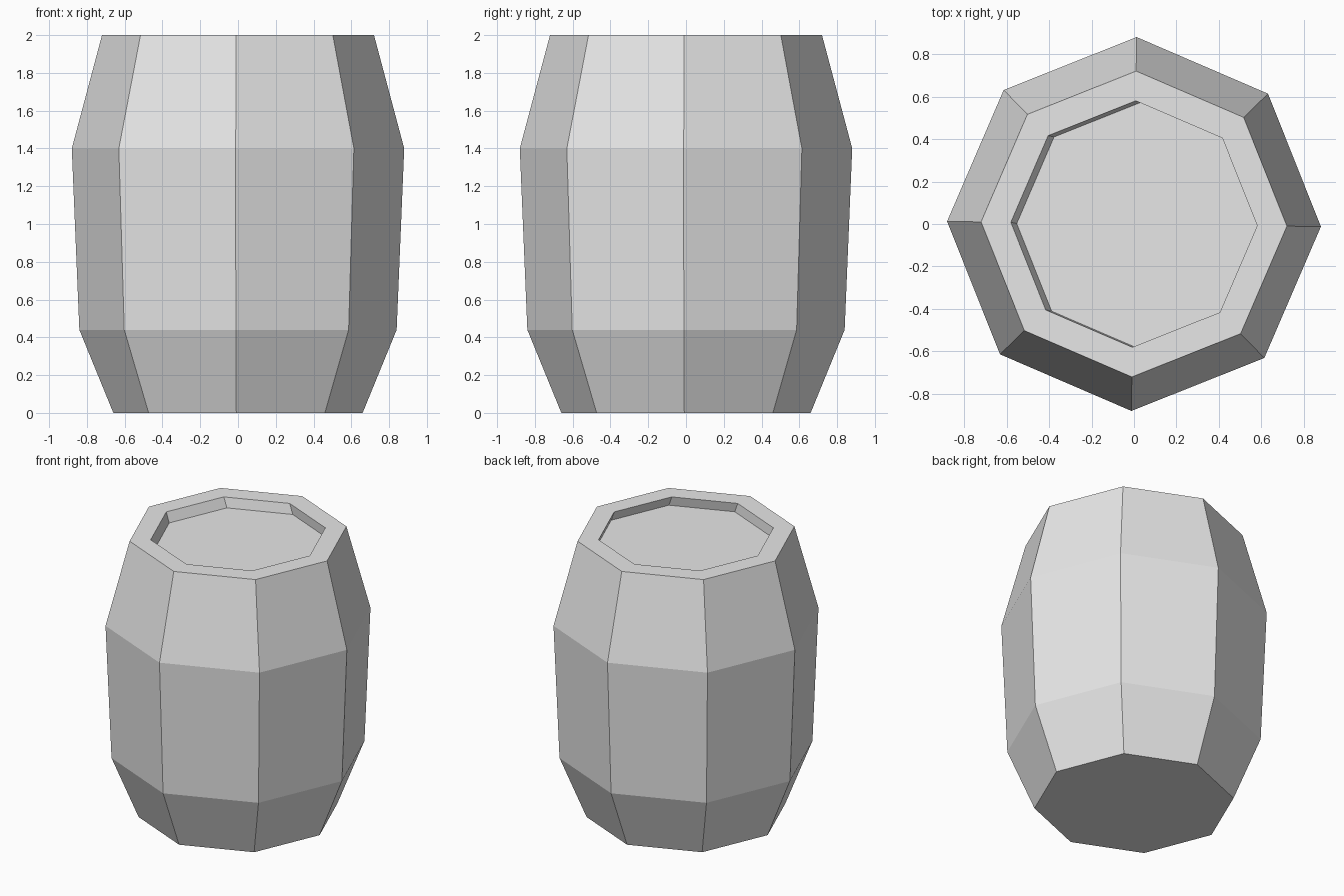
import bpy, bmesh, math

SIDES = 8
TWIST = math.radians(-0.8)

cube = bpy.data.objects.get("Cube")
if cube:
    bpy.data.objects.remove(cube, do_unlink=True)

# Plain grey material
grey = bpy.data.materials.new("plain_grey")
grey.use_nodes = True
colour = (0.8, 0.8, 0.8, 1.0)
grey.diffuse_color = colour
grey.node_tree.nodes["Principled BSDF"].inputs["Base Color"].default_value = colour


def ring(bm, radius, z, dx=0.0, dy=0.0):
    """One octagonal loop of vertices."""
    angles = [TWIST + math.tau * i / SIDES for i in range(SIDES)]
    return [bm.verts.new((radius * math.cos(a) + dx, radius * math.sin(a) + dy, z))
            for a in angles]


def bridge(bm, lower, upper):
    """Join two loops with quads."""
    for i in range(SIDES):
        j = (i + 1) % SIDES
        bm.faces.new((lower[i], lower[j], upper[j], upper[i]))


# Barrel: staves from the base to the rim, then a sunken lid set slightly off centre
profile = [
    (0.66, 0.0), (0.84, 0.44), (0.88, 1.4), (0.72, 2.0),
    (0.58, 2.0), (0.58, 1.93, 0.028, -0.006),
]
bm = bmesh.new()
rings = [ring(bm, *p) for p in profile]
for lower, upper in zip(rings, rings[1:]):
    bridge(bm, lower, upper)
bm.faces.new(rings[0][::-1])
bm.faces.new(rings[-1])
bmesh.ops.recalc_face_normals(bm, faces=bm.faces[:])

mesh = bpy.data.meshes.new("barrel")
bm.to_mesh(mesh)
bm.free()
mesh.materials.append(grey)
barrel = bpy.data.objects.new("barrel", mesh)
bpy.context.collection.objects.link(barrel)
